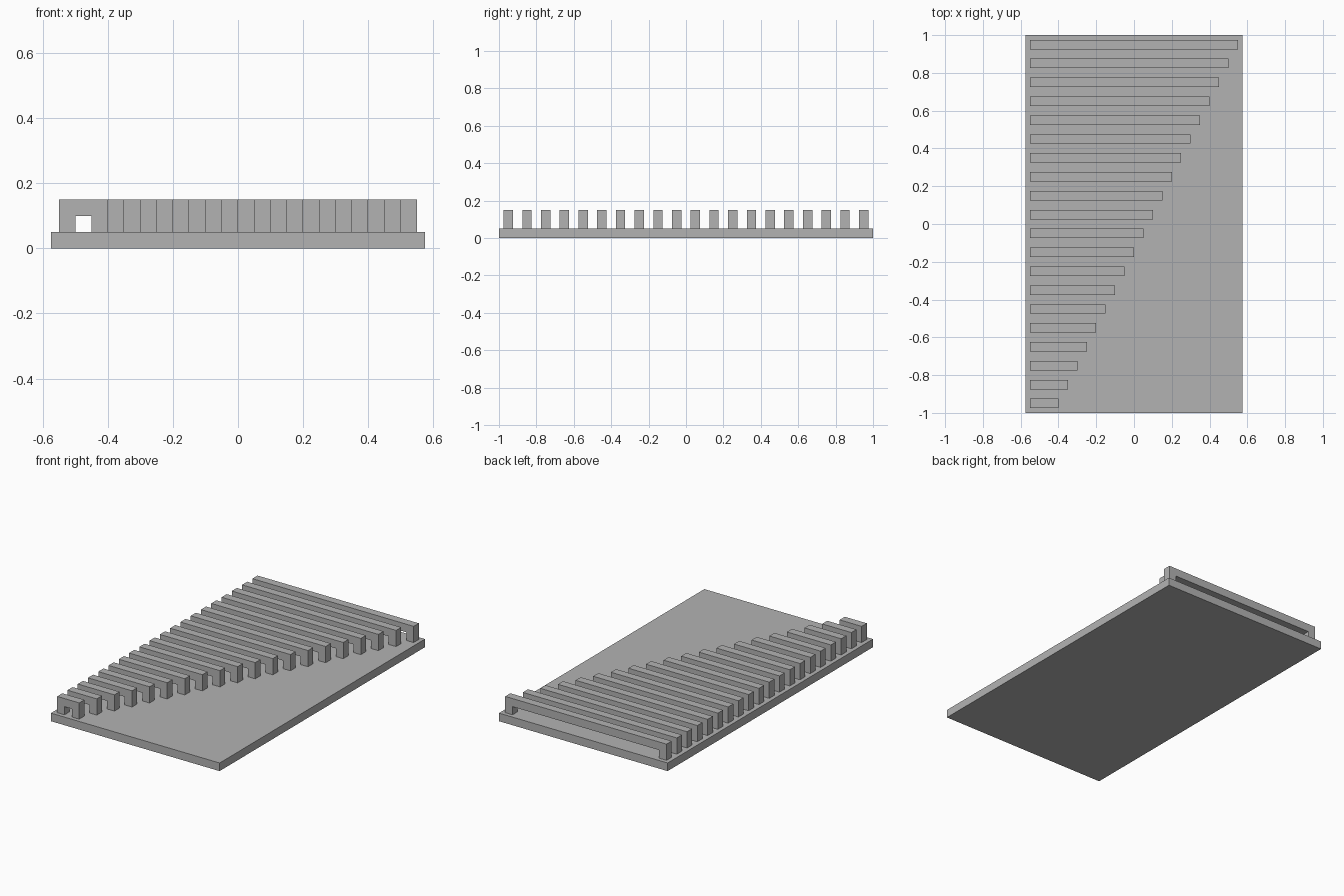
import bpy
import bmesh
from mathutils import Vector

cube = bpy.data.objects.get("Cube")
if cube:
    bpy.data.objects.remove(cube, do_unlink=True)

grey = bpy.data.materials.new("plain grey")
grey.use_nodes = True
colour = (0.45, 0.45, 0.45, 1)
grey.diffuse_color = colour
grey.node_tree.nodes["Principled BSDF"].inputs["Base Color"].default_value = colour


def extrude_profile(name, outline, y_start, depth):
    """Extrude a closed x-z outline along y into a solid."""
    bm = bmesh.new()
    face = bm.faces.new([bm.verts.new((x, y_start, z)) for x, z in outline])
    result = bmesh.ops.extrude_face_region(bm, geom=[face])
    moved = [g for g in result["geom"] if isinstance(g, bmesh.types.BMVert)]
    bmesh.ops.translate(bm, verts=moved, vec=Vector((0, depth, 0)))
    bmesh.ops.recalc_face_normals(bm, faces=bm.faces)
    mesh = bpy.data.meshes.new(name)
    bm.to_mesh(mesh)
    bm.free()
    mesh.materials.append(grey)
    obj = bpy.data.objects.new(name, mesh)
    bpy.context.collection.objects.link(obj)
    return obj


# Flat base plate
HALF_WIDTH, BASE_TOP = 0.575, 0.05
extrude_profile("base_plate", [(-HALF_WIDTH, 0), (HALF_WIDTH, 0),
                               (HALF_WIDTH, BASE_TOP), (-HALF_WIDTH, BASE_TOP)], -1, 2)

# Row of bridges, each with two legs and a span that grows towards the back
COUNT, THICK, LEFT = 20, 0.05, -0.55
UNDERSIDE, TOP = BASE_TOP + 0.05, BASE_TOP + 0.1
for i in range(COUNT):
    inner_left = LEFT + THICK
    inner_right = inner_left + THICK * (i + 1)
    right = inner_right + THICK
    outline = [(LEFT, BASE_TOP), (inner_left, BASE_TOP),
               (inner_left, UNDERSIDE), (inner_right, UNDERSIDE),
               (inner_right, BASE_TOP), (right, BASE_TOP),
               (right, TOP), (LEFT, TOP)]
    extrude_profile(f"bridge_{i + 1}", outline, -0.975 + 0.1 * i, THICK)
